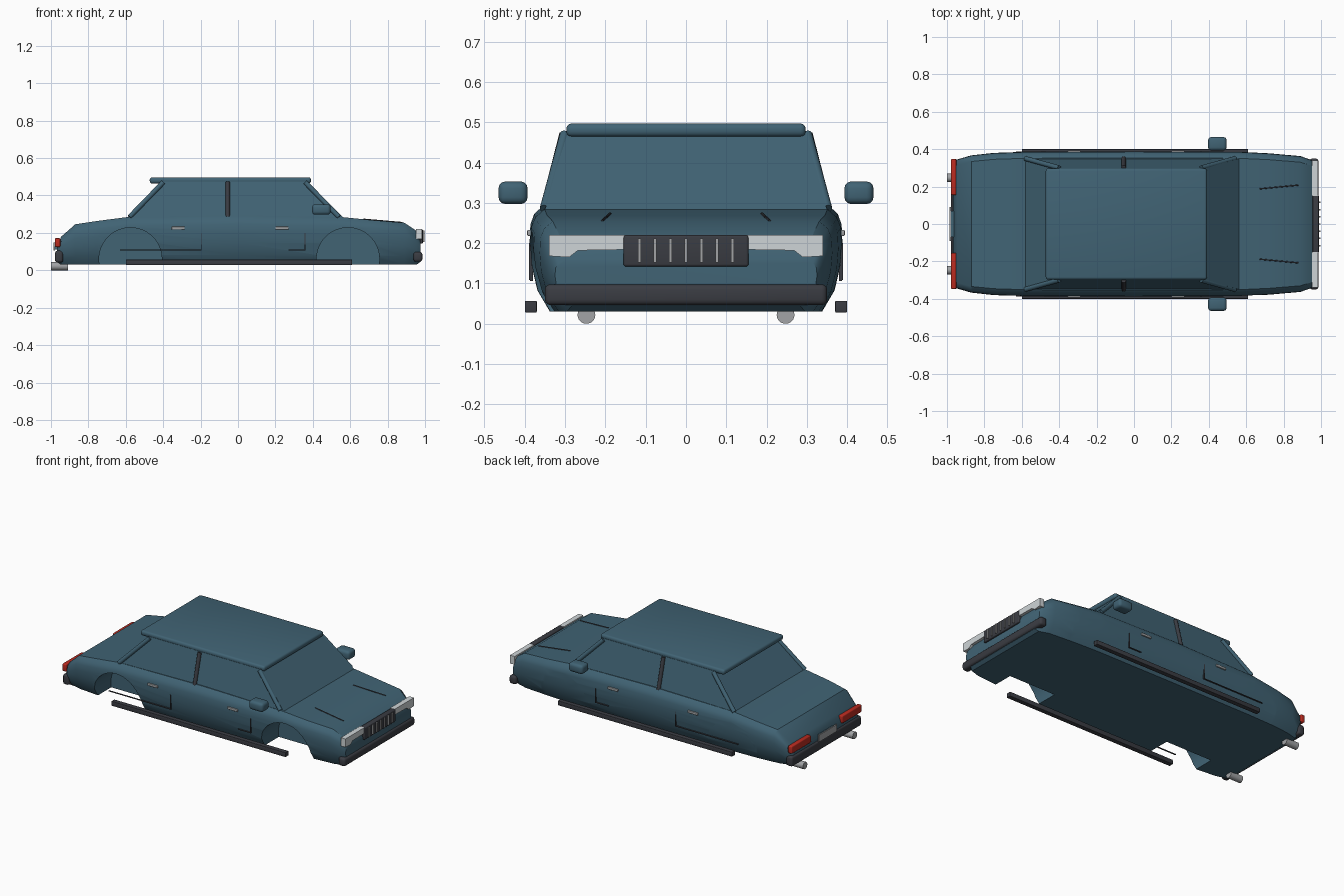
import bpy, bmesh
from math import radians
from mathutils import Vector

cube = bpy.data.objects.get("Cube")
if cube:
    bpy.data.objects.remove(cube, do_unlink=True)


def material(name, r, g, b):
    m = bpy.data.materials.new(name)
    m.use_nodes = True
    m.diffuse_color = (r, g, b, 1)
    m.node_tree.nodes["Principled BSDF"].inputs["Base Color"].default_value = (r, g, b, 1)
    return m


PAINT = material("blue paint", 0.052, 0.125, 0.175)
DARK = material("dark trim", 0.042, 0.045, 0.055)
LAMP = material("lamp glass", 0.62, 0.66, 0.68)
METAL = material("grey metal", 0.36, 0.37, 0.38)
RED = material("red lamp", 0.5, 0.025, 0.015)
SIDES = (("right", -1), ("left", 1))


def finish(name, bm, mat):
    bmesh.ops.recalc_face_normals(bm, faces=bm.faces[:])
    mesh = bpy.data.meshes.new(name)
    bm.to_mesh(mesh)
    bm.free()
    mesh.materials.append(mat)
    ob = bpy.data.objects.new(name, mesh)
    bpy.context.collection.objects.link(ob)
    return ob


def smooth(ob, angle=35):
    bpy.ops.object.select_all(action='DESELECT')
    ob.select_set(True)
    bpy.context.view_layer.objects.active = ob
    bpy.ops.object.shade_smooth_by_angle(angle=radians(angle))


def box(name, x, y, z, mat, bevel=0.0):
    """Box between pairs of limits, with optional rounded edges."""
    bm = bmesh.new()
    bmesh.ops.create_cube(bm, size=1)
    lims = [sorted(p) for p in (x, y, z)]
    for v in bm.verts:
        v.co = [lims[i][0 if v.co[i] < 0 else 1] for i in range(3)]
    if bevel:
        bmesh.ops.bevel(bm, geom=bm.edges[:], offset=bevel, segments=3,
                        profile=0.5, affect='EDGES')
    ob = finish(name, bm, mat)
    if bevel:
        smooth(ob)
    return ob


def loft(name, rings, mat):
    bm = bmesh.new()
    loops = [[bm.verts.new(p) for p in ring] for ring in rings]
    n = len(loops[0])
    for a, b in zip(loops, loops[1:]):
        for i in range(n):
            j = (i + 1) % n
            bm.faces.new((a[i], a[j], b[j], b[i]))
    bm.faces.new(loops[0])
    bm.faces.new(loops[-1])
    return finish(name, bm, mat)


def rod(name, a, b, r, mat, sides=16):
    a, b = Vector(a), Vector(b)
    bm = bmesh.new()
    bmesh.ops.create_cone(bm, cap_ends=True, segments=sides, radius1=r,
                          radius2=r, depth=(b - a).length)
    rot = (b - a).to_track_quat('Z', 'Y')
    for v in bm.verts:
        v.co = rot @ v.co + (a + b) / 2
    ob = finish(name, bm, mat)
    smooth(ob)
    return ob


# Lower body: one cross-section scaled along the length
half = [(0.87, 0), (0.95, 0.2), (0.99, 0.45), (1, 0.65), (0.995, 0.82),
        (0.97, 0.92), (0.91, 1)]
stations = [(-0.968, 0.32, 0.045, 0.13), (-0.945, 0.345, 0.03, 0.18),
            (-0.87, 0.367, 0.03, 0.246), (-0.75, 0.38, 0.03, 0.264),
            (-0.58, 0.386, 0.03, 0.286), (0, 0.388, 0.03, 0.294),
            (0.56, 0.386, 0.03, 0.284), (0.72, 0.378, 0.03, 0.268),
            (0.89, 0.363, 0.03, 0.254), (0.955, 0.34, 0.03, 0.21),
            (0.975, 0.325, 0.045, 0.16)]
rings = []
for x, w, z0, z1 in stations:
    side = [(x, w * y, z0 + (z1 - z0) * z) for y, z in half]
    rings.append(side + [(x, -y, z) for x, y, z in reversed(side)])
body = loft("lower_body", rings, PAINT)

# Wheel arches
for label, x in (("rear", -0.575), ("front", 0.588)):
    for side, s in SIDES:
        cutter = rod(f"{label}_{side}_arch_cutter", (x, s * 0.2, 0.06),
                     (x, s * 0.5, 0.06), 0.168, PAINT, 48)
        cutter.hide_render = True
        cutter.hide_viewport = False
        mod = body.modifiers.new("arch", 'BOOLEAN')
        mod.operation, mod.solver, mod.object = 'DIFFERENCE', 'EXACT', cutter
        bpy.context.view_layer.objects.active = body
        bpy.ops.object.modifier_apply(modifier=mod.name)
        bpy.data.objects.remove(cutter, do_unlink=True)
smooth(body, 30)

# Cabin and roof
loft("cabin", [[(xr, -w, z), (xf, -w, z), (xf, w, z), (xr, w, z)]
               for xr, xf, w, z in ((-0.59, 0.57, 0.352, 0.275),
                                    (-0.4, 0.37, 0.298, 0.475))], PAINT)
box("roof", (-0.472, 0.39), (-0.297, 0.297), (0.464, 0.497), PAINT, 0.013)

for side, s in SIDES:
    # Pillars
    rod(f"{side}_front_pillar", (0.54, s * 0.35, 0.285), (0.36, s * 0.3, 0.47), 0.013, PAINT)
    rod(f"{side}_rear_pillar", (-0.58, s * 0.35, 0.285), (-0.4, s * 0.3, 0.47), 0.013, PAINT)
    rod(f"{side}_middle_pillar", (-0.055, s * 0.35, 0.285), (-0.055, s * 0.302, 0.472), 0.012, DARK)

    # Sill, mirror and handles
    box(f"{side}_sill", (-0.6, 0.61), (s * 0.37, s * 0.4), (0.028, 0.057), DARK, 0.003)
    box(f"{side}_mirror", (0.396, 0.495), (s * 0.393, s * 0.465), (0.297, 0.353), PAINT, 0.017)
    for label, x in (("rear", -0.355), ("front", 0.2)):
        box(f"{side}_{label}_handle", (x, x + 0.07), (s * 0.378, s * 0.394),
            (0.218, 0.233), METAL, 0.003)

    # Door seams
    for label, x0, x1 in (("rear", -0.63, -0.195), ("front", 0.27, 0.36)):
        box(f"{side}_{label}_door_lower_seam", (x0, x1), (s * 0.379, s * 0.387),
            (0.106, 0.11), DARK)
        box(f"{side}_{label}_door_seam", (x1 - 0.004, x1), (s * 0.379, s * 0.389),
            (0.108, 0.2), DARK)

    # Bonnet crease
    rod(f"{side}_bonnet_crease", (0.67, s * 0.188, 0.273), (0.88, s * 0.208, 0.255),
        0.0035, DARK, 8)

    # Headlamp with a stepped lower edge
    outline = [(0.15, 0.22), (0.34, 0.22), (0.34, 0.168), (0.29, 0.165),
               (0.268, 0.182), (0.15, 0.184)]
    loft(f"{side}_headlamp", [[(x, s * y, z) for y, z in outline]
                              for x in (0.952, 0.984)], LAMP)

    # Tail lamp and exhaust
    box(f"{side}_tail_lamp", (-0.978, -0.95), (s * 0.155, s * 0.347), (0.125, 0.172), RED, 0.006)
    rod(f"{side}_exhaust", (-1, s * 0.247, 0.022), (-0.91, s * 0.247, 0.022), 0.022, METAL, 24)

# Bumpers
box("front_bumper", (0.938, 0.986), (-0.35, 0.35), (0.046, 0.098), DARK, 0.014)
box("rear_bumper", (-0.978, -0.935), (-0.345, 0.345), (0.042, 0.105), DARK, 0.012)

# Grille with upright bars
box("grille", (0.955, 0.988), (-0.155, 0.155), (0.142, 0.22), DARK, 0.006)
for i in range(7):
    y = (i - 3) * 0.0385
    box(f"grille_bar_{i + 1}", (0.98, 0.996), (y - 0.0035, y + 0.0035),
        (0.152, 0.212), METAL)

# Number plate
box("rear_plate", (-0.986, -0.978), (-0.09, 0.09), (0.105, 0.148), METAL)
box("rear_plate_mount", (-0.979, -0.95), (-0.07, 0.07), (0.11, 0.14), PAINT)
